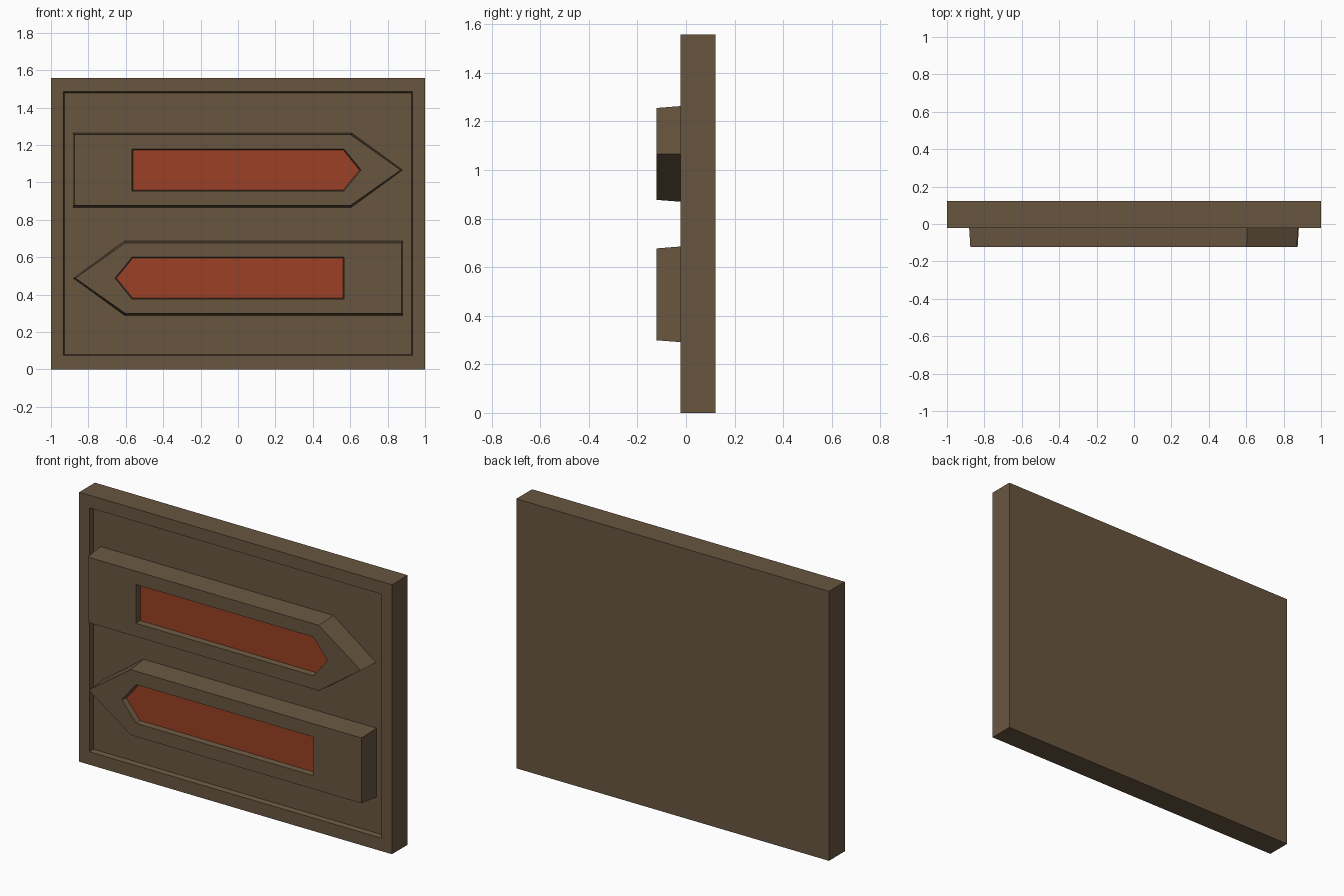
import bpy
import bmesh

if "Cube" in bpy.data.objects:
    bpy.data.objects.remove(bpy.data.objects["Cube"])


def material(name, rgb):
    m = bpy.data.materials.new(name)
    m.diffuse_color = (*rgb, 1.0)
    m.use_nodes = True
    m.node_tree.nodes["Principled BSDF"].inputs["Base Color"].default_value = m.diffuse_color
    return m


BROWN = material("brown wood", (0.138, 0.093, 0.051))
RED = material("rust red", (0.328, 0.051, 0.018))


def rect(half_w, z0, z1):
    """Counter-clockwise rectangle seen from the front."""
    return [(-half_w, z0), (half_w, z0), (half_w, z1), (-half_w, z1)]


def arrow(tail, shoulder, tip, half_h):
    """Right-pointing arrow outline around its own centre."""
    return [(-tail, -half_h), (shoulder, -half_h), (tip, 0),
            (shoulder, half_h), (-tail, half_h)]


def stack(name, loops, mats, close_back=False, turn=1, z=0.0):
    """Skin a series of (outline, y) loops from back to front, then cap.
    turn=-1 spins the outlines half a turn about the front axis."""
    bm = bmesh.new()
    rings = [[bm.verts.new((turn * px, y, z + turn * pz)) for px, pz in pts]
             for pts, y in loops]
    for a, b in zip(rings, rings[1:]):
        for i in range(len(a)):
            j = (i + 1) % len(a)
            bm.faces.new((a[i], a[j], b[j], b[i]))
    cap = bm.faces.new(rings[-1])
    cap.material_index = len(mats) - 1
    if close_back:
        bm.faces.new(rings[0][::-1])
    me = bpy.data.meshes.new(name)
    bm.to_mesh(me)
    bm.free()
    for m in mats:
        me.materials.append(m)
    ob = bpy.data.objects.new(name, me)
    bpy.context.collection.objects.link(ob)
    return ob


FLOOR, FACE = 0.005, -0.122

# backing board with a shallow framed recess
stack("backing_board", [
    (rect(1.0, 0, 1.558), 0.122),
    (rect(1.0, 0, 1.558), -0.022),
    (rect(0.934, 0.075, 1.485), -0.022),
    (rect(0.928, 0.081, 1.479), FLOOR),
], [BROWN], close_back=True)

# two opposing tapered arrows, each with a sunken red window
for name, turn, z in (("upper_arrow", 1, 1.066), ("lower_arrow", -1, 0.488)):
    stack(name, [
        (arrow(0.883, 0.607, 0.88, 0.199), FLOOR),
        (arrow(0.875, 0.602, 0.87, 0.189), FACE),
        (arrow(0.567, 0.567, 0.658, 0.112), FACE),
        (arrow(0.561, 0.563, 0.65, 0.107), FACE + 0.032),
    ], [BROWN, RED], turn=turn, z=z)
